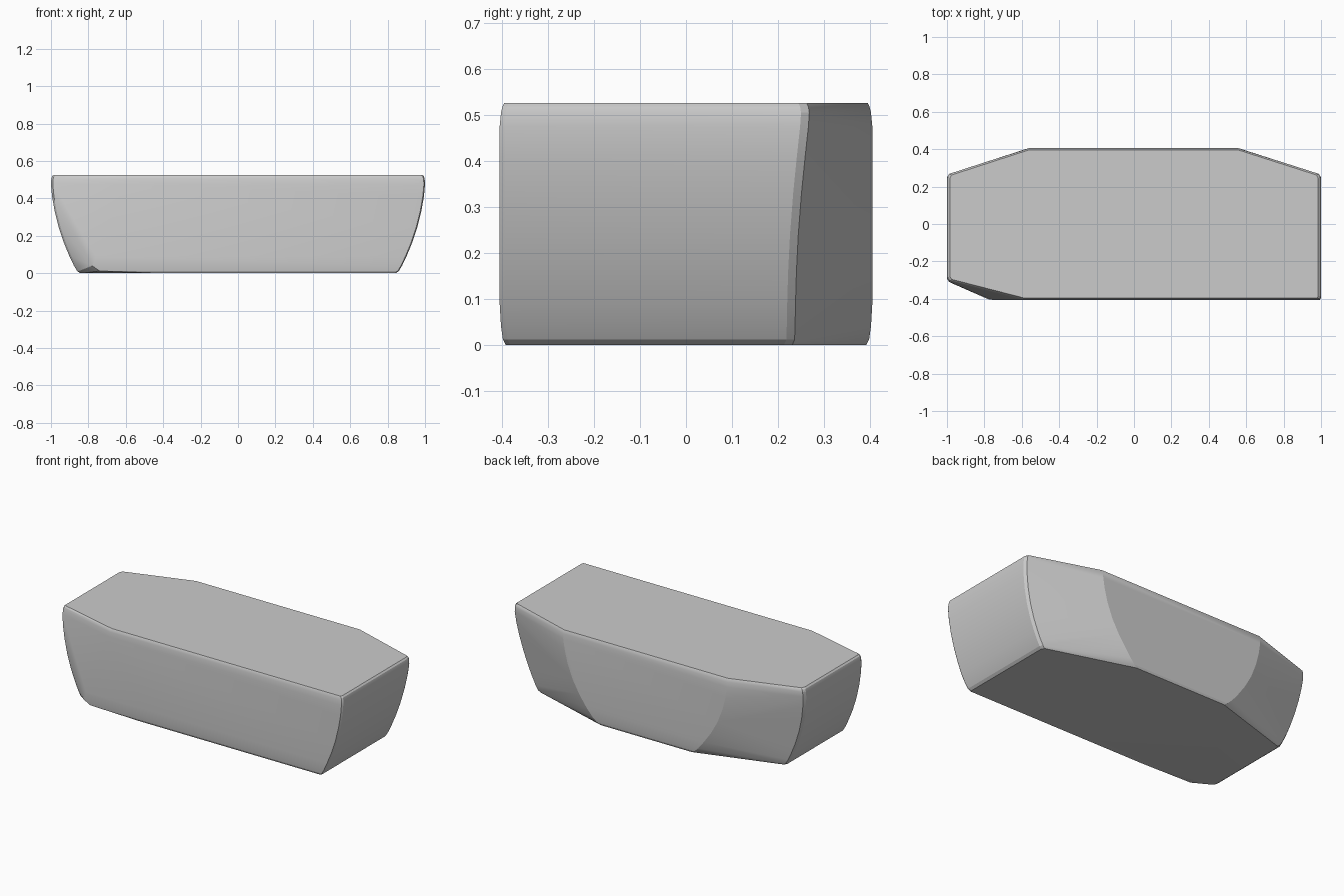
import bpy, bmesh

# Horizontal sections: z, end x, half depth, back chamfer start x,
# back chamfer end y, front-left chamfer start x, front-left chamfer end y
SECTIONS = [
    (0.000, 0.845, 0.392, 0.31, 0.225, -0.40, -0.315),
    (0.012, 0.860, 0.398, 0.33, 0.230, -0.74, -0.322),
    (0.040, 0.877, 0.402, 0.36, 0.231, -0.78, -0.322),
    (0.090, 0.901, 0.405, 0.40, 0.232, -0.76, -0.320),
    (0.160, 0.930, 0.405, 0.45, 0.234, -0.73, -0.318),
    (0.240, 0.957, 0.405, 0.495, 0.238, -0.70, -0.315),
    (0.330, 0.980, 0.405, 0.53, 0.245, -0.66, -0.310),
    (0.410, 0.994, 0.405, 0.55, 0.253, -0.63, -0.306),
    (0.475, 1.000, 0.405, 0.56, 0.260, -0.605, -0.302),
    (0.505, 0.998, 0.402, 0.56, 0.262, -0.60, -0.298),
    (0.518, 0.994, 0.399, 0.56, 0.260, -0.60, -0.295),
    (0.526, 0.985, 0.395, 0.56, 0.256, -0.59, -0.290),
]

# Block body: convex skin over all sections
bm = bmesh.new()
for z, ex, hy, bx, by, fx, fy in SECTIONS:
    outline = [
        (ex - 0.006, -hy), (ex, -hy + 0.010),              # square front right corner
        (ex, by - 0.012), (ex - 0.010, by + 0.006),        # back right chamfer
        (bx, hy), (-bx - 0.005, hy),                       # straight back
        (-ex + 0.010, by + 0.006), (-ex, by - 0.012),      # back left chamfer
        (-ex, fy + 0.010), (-ex + 0.010, fy - 0.006),      # front left chamfer
        (fx, -hy),
    ]
    for x, y in outline:
        bm.verts.new((x, y, z))
hull = bmesh.ops.convex_hull(bm, input=bm.verts[:])
loose = {v for v in hull["geom_interior"] + hull["geom_unused"]
         if isinstance(v, bmesh.types.BMVert)}
bmesh.ops.delete(bm, geom=list(loose), context='VERTS')

# Merge coplanar triangles into clean flat faces
bmesh.ops.dissolve_limit(bm, angle_limit=0.01, verts=bm.verts[:], edges=bm.edges[:])
bmesh.ops.recalc_face_normals(bm, faces=bm.faces[:])

mesh = bpy.data.meshes.new("block_body")
bm.to_mesh(mesh)
bm.free()
body = bpy.data.objects.new("block_body", mesh)
bpy.context.collection.objects.link(body)
bpy.context.view_layer.objects.active = body
body.select_set(True)
bpy.ops.object.shade_smooth_by_angle(angle=0.3)
